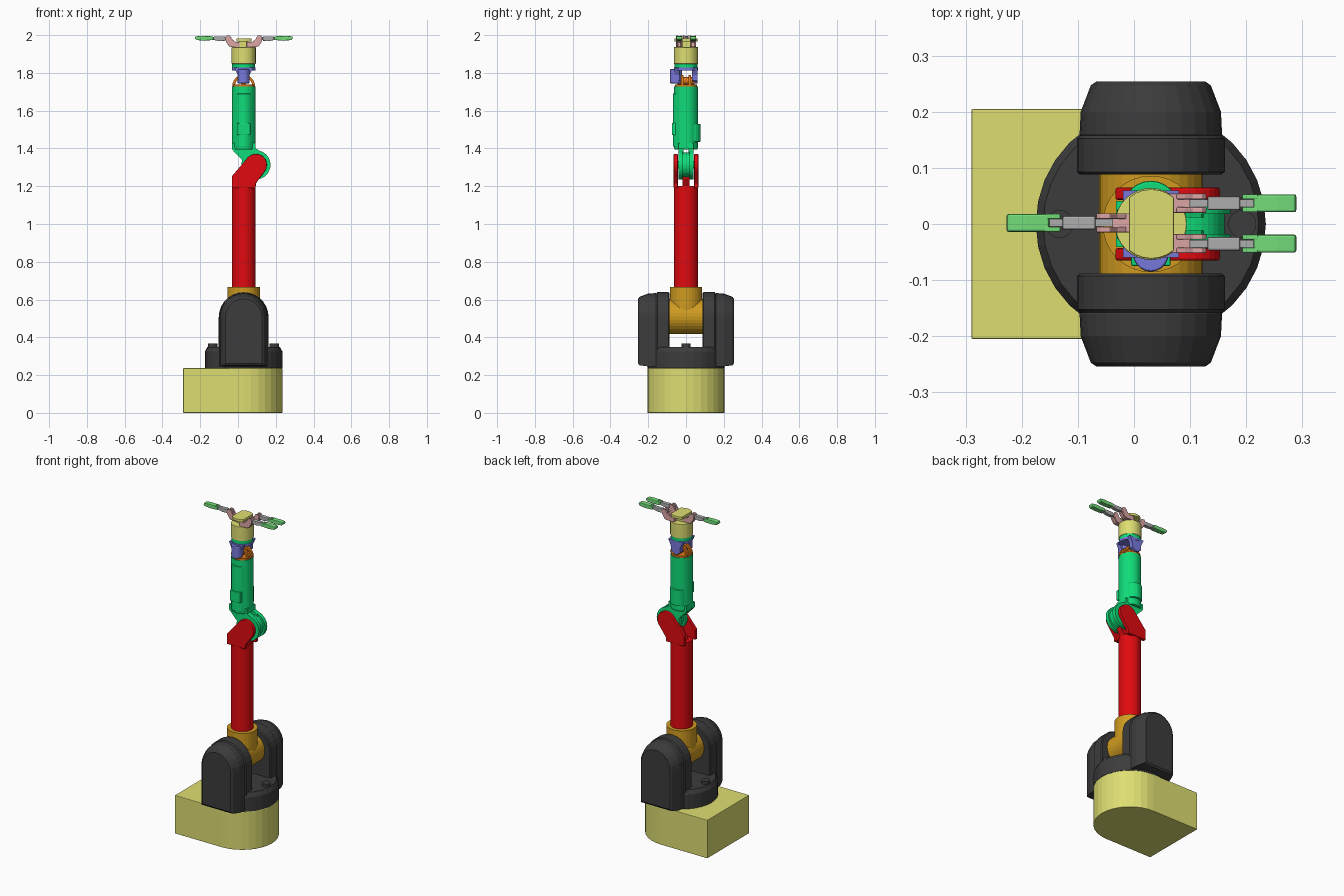
import bpy, bmesh
from math import sin, cos, pi, radians

if "Cube" in bpy.data.objects:
    bpy.data.objects.remove(bpy.data.objects["Cube"])

CX = 0.03  # vertical arm axis


def material(name, r, g, b):
    m = bpy.data.materials.new(name)
    m.diffuse_color = (r, g, b, 1)
    m.use_nodes = True
    m.node_tree.nodes["Principled BSDF"].inputs["Base Color"].default_value = m.diffuse_color
    return m


YELLOW = material("pale_yellow", 0.73, 0.73, 0.17)
DARK = material("charcoal", 0.045, 0.045, 0.045)
AMBER = material("amber", 0.63, 0.33, 0.015)
RED = material("red", 0.75, 0.003, 0.005)
GREEN = material("green", 0.005, 0.72, 0.19)
ORANGE = material("orange", 0.72, 0.19, 0.01)
BLUE = material("violet_blue", 0.19, 0.19, 0.72)
PINK = material("pink", 0.73, 0.38, 0.38)
GREY = material("grey", 0.42, 0.42, 0.42)
LIME = material("light_green", 0.17, 0.72, 0.19)


def arc(cx, cy, r, a0, a1, n):
    return [(cx + r * cos(radians(a0 + (a1 - a0) * i / n)),
             cy + r * sin(radians(a0 + (a1 - a0) * i / n))) for i in range(n + 1)]


def loft(name, sections, axis, mat, bevel=0):
    """Skin equal-length 2D profiles placed along y (profile x,z) or z (profile x,y)."""
    bm = bmesh.new()
    rings = []
    for pts, h in sections:
        rings.append([bm.verts.new((u, h, v) if axis == "y" else (u, v, h)) for u, v in pts])
    n = len(rings[0])
    for a, b in zip(rings, rings[1:]):
        for i in range(n):
            bm.faces.new((a[i], a[(i + 1) % n], b[(i + 1) % n], b[i]))
    bm.faces.new(rings[0])
    bm.faces.new(rings[-1])
    bmesh.ops.recalc_face_normals(bm, faces=bm.faces[:])
    me = bpy.data.meshes.new(name)
    bm.to_mesh(me)
    bm.free()
    ob = bpy.data.objects.new(name, me)
    bpy.context.collection.objects.link(ob)
    me.materials.append(mat)
    if bevel:
        m = ob.modifiers.new("bevel", "BEVEL")
        m.width, m.segments, m.limit_method = bevel, 2, "ANGLE"
        m.angle_limit = radians(40)
    return ob


def prism(name, pts, axis, a, b, mat, bevel=0):
    return loft(name, [(pts, a), (pts, b)], axis, mat, bevel)


def drum(name, u, v, r, axis, a, b, mat, n=32, bevel=0):
    return prism(name, arc(u, v, r, 0, 360, n)[:-1], axis, a, b, mat, bevel)


def box(name, x0, x1, y0, y1, z0, z1, mat, bevel=0):
    return prism(name, [(x0, y0), (x1, y0), (x1, y1), (x0, y1)], "z", z0, z1, mat, bevel)


# Base: block with a half-round front
prism("base", [(-0.29, -0.205)] + arc(CX, 0, 0.205, -90, 90, 16) + [(-0.29, 0.205)],
      "z", 0, 0.237, YELLOW, 0.003)

# Turntable and its two small bosses
loft("turntable", [(arc(CX, 0, r, 0, 360, 32)[:-1], z)
                   for r, z in ((0.205, 0.237), (0.205, 0.325), (0.192, 0.35))], "z", DARK)
for side in (-1, 1):
    drum("turntable_boss", CX + side * 0.163, 0, 0.025, "z", 0.3, 0.367, DARK, 16)


# Shoulder housings: arched shells tapering outward
def arch(r, zb):
    return [(CX + r, zb)] + arc(CX, 0.507, r, 0, 180, 14) + [(CX - r, zb)]


for s in (-1, 1):
    loft("shoulder_inner_housing",
         [(arch(r, 0.26), s * y) for r, y in ((0.126, 0.088), (0.132, 0.093), (0.132, 0.152), (0.125, 0.158))],
         "y", DARK)
    loft("shoulder_outer_housing",
         [(arch(r, z), s * y) for r, y, z in ((0.121, 0.15, 0.246), (0.127, 0.16, 0.246),
          (0.125, 0.2, 0.246), (0.107, 0.247, 0.252), (0.097, 0.254, 0.262))], "y", DARK)

# Shoulder joint
drum("shoulder_pitch_drum", CX, 0.51, 0.092, "y", -0.09, 0.09, AMBER)
drum("shoulder_collar", CX, 0, 0.086, "z", 0.51, 0.667, AMBER)

# Upper arm and elbow fork
drum("upper_arm", CX, 0, 0.063, "z", 0.64, 1.2, RED)
EX, EZ = 0.095, 1.313
fork = [(-0.033, 1.19), (0.093, 1.19), (0.095, 1.215)] + arc(EX, EZ, 0.058, -40, 135, 12) + [(-0.033, 1.252)]
for s in (-1, 1):
    prism("elbow_fork_plate", fork, "y", s * 0.043, s * 0.065, RED, 0.004)
prism("elbow_cable_guide", [(-0.01, 1.19), (0.08, 1.19), (0.11, 1.24), (0.11, 1.27), (0.04, 1.27)],
      "y", -0.018, 0.018, RED)

# Elbow pulleys and web rising into the forearm
for s in (-1, 1):
    drum("elbow_pulley", EX, EZ, 0.077, "y", s * 0.018, s * 0.041, GREEN)
drum("elbow_core", EX, EZ, 0.066, "y", -0.02, 0.02, GREEN)
drum("elbow_pin", EX, EZ, 0.02, "y", -0.062, 0.062, GREEN, 16)
web = [(0.035, 1.325), (0.13, 1.35), (0.12, 1.385), (0.092, 1.4), (0.092, 1.43), (-0.032, 1.43), (-0.032, 1.395)]
for s in (-1, 1):
    prism("elbow_web", web, "y", s * 0.012, s * 0.041, GREEN)

# Forearm with motor bulge and front panel
loft("forearm", [(arc(CX, 0, r, 0, 360, 32)[:-1], z)
                 for r, z in ((0.06, 1.395), (0.063, 1.405), (0.063, 1.727))], "z", GREEN)
drum("forearm_motor_housing", CX, 0.027, 0.05, "z", 1.435, 1.53, GREEN, 24, 0.004)
drum("forearm_front_bulge", CX, -0.02, 0.05, "z", 1.41, 1.69, GREEN, 24, 0.003)
box("forearm_panel", -0.005, 0.065, -0.075, 0, 1.47, 1.535, GREEN, 0.003)

# Wrist yoke: two hoops over a drum
drum("wrist_plate", CX, 0, 0.059, "z", 1.72, 1.738, ORANGE)
hoop = arc(CX, 1.73, 0.06, 0, 180, 14) + arc(CX, 1.73, 0.046, 180, 0, 14)
for s in (-1, 1):
    prism("wrist_hoop", hoop, "y", s * 0.012, s * 0.026, ORANGE)
drum("wrist_drum", CX, 1.757, 0.02, "y", -0.045, 0.045, ORANGE, 20)

# Wrist fork cheeks and mounting disc
cheek = [(CX + 0.05, 1.828), (CX + 0.032, 1.79), (CX + 0.032, 1.76)] + arc(CX, 1.765, 0.022, -35, -145, 5) \
    + [(CX - 0.032, 1.76), (CX - 0.032, 1.79), (CX - 0.05, 1.828)]
prism("wrist_cheek_front", cheek, "y", -0.06, -0.035, BLUE)
prism("wrist_cheek_rear", cheek, "y", 0.033, 0.06, BLUE)
drum("wrist_motor", CX, -0.053, 0.032, "z", 1.745, 1.82, BLUE, 20, 0.004).scale.y = 1
drum("wrist_disc", CX, 0, 0.063, "z", 1.813, 1.828, BLUE)

# Hand: ring, body, palm plate
drum("hand_ring", CX, 0, 0.061, "z", 1.826, 1.85, GREEN)
drum("hand_body", CX, 0, 0.064, "z", 1.848, 1.936, YELLOW, 32, 0.002)
box("palm_post", 0.008, 0.052, -0.02, 0.02, 1.93, 1.972, YELLOW)
HX = 0.031
prism("palm_plate", arc(HX, 0, 0.062, 50, 130, 6) + arc(HX, 0, 0.062, 230, 310, 6),
      "z", 1.966, 1.982, YELLOW, 0.002)


# Fingers: knuckle fork, middle link, fingertip
def finger(s, y):
    def X(pts):
        return [(HX + s * d, z) for d, z in pts]

    prism("knuckle_block", X([(0.015, 1.965), (0.015, 1.935), (0.07, 1.937), (0.07, 1.962)]),
          "y", y - 0.017, y + 0.017, PINK, 0.002)
    side = X([(0.045, 1.936), (0.078, 1.94), (0.096, 1.968), (0.098, 1.99), (0.09, 1.999), (0.074, 1.998),
              (0.06, 1.976), (0.045, 1.965)])
    for k in (-1, 1):
        prism("knuckle_cheek", side, "y", y + k * 0.007, y + k * 0.017, PINK, 0.002)
    prism("link_tongue", X([(0.068, 1.973), (0.068, 1.99), (0.185, 1.99), (0.185, 1.975)]),
          "y", y - 0.0065, y + 0.0065, GREY)
    prism("middle_link", X([(0.1, 1.97), (0.1, 1.993), (0.158, 1.993), (0.16, 1.974), (0.13, 1.968)]),
          "y", y - 0.012, y + 0.012, GREY, 0.003)
    for k in (-1, 1):
        prism("fingertip_cheek", X([(0.162, 1.974), (0.162, 1.993), (0.19, 1.995), (0.19, 1.972)]),
              "y", y + k * 0.007, y + k * 0.016, LIME, 0.002)
    prism("fingertip", X([(0.182, 1.973), (0.182, 1.994), (0.225, 1.996), (0.257, 1.993), (0.259, 1.982),
                          (0.25, 1.974), (0.21, 1.97)]),
          "y", y - 0.016, y + 0.016, LIME, 0.004)


finger(-1, 0.002)
finger(1, 0.037)
finger(1, -0.035)
